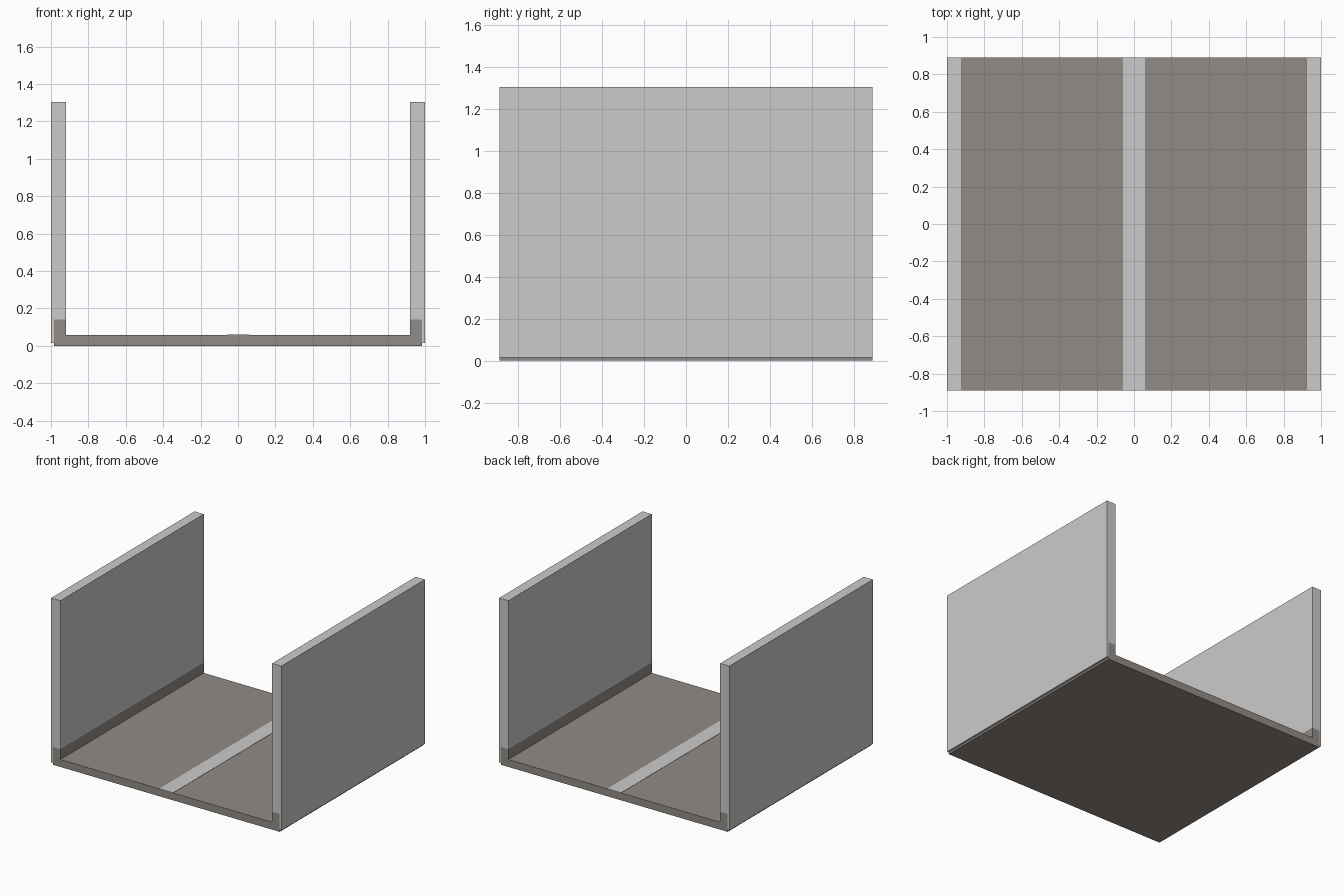
import bpy

if "Cube" in bpy.data.objects:
    bpy.data.objects.remove(bpy.data.objects["Cube"])

HALF_Y = 0.89


def extrude_profile(name, points, half_y=HALF_Y):
    """Closed x/z profile (counter-clockwise from the front) extruded along y."""
    n = len(points)
    verts = [(x, y, z) for y in (-half_y, half_y) for x, z in points]
    faces = [tuple(range(n)), tuple(reversed(range(n, 2 * n)))]
    faces += [(i, i + n, (i + 1) % n + n, (i + 1) % n) for i in range(n)]
    mesh = bpy.data.meshes.new(name)
    mesh.from_pydata(verts, [], faces)
    obj = bpy.data.objects.new(name, mesh)
    bpy.context.collection.objects.link(obj)
    return obj


# Brown floor tray with low side lips
lip = [(0.985, 0.0), (0.985, 0.14), (0.92, 0.14), (0.92, 0.058)]
tray = extrude_profile("floor_tray", lip + [(-x, z) for x, z in reversed(lip)])
brown = bpy.data.materials.new("brown_floor")
brown.diffuse_color = (0.29, 0.26, 0.24, 1)
brown.use_nodes = True
brown.node_tree.nodes["Principled BSDF"].inputs["Base Color"].default_value = brown.diffuse_color
tray.data.materials.append(brown)

# Grey side walls, each with a thin skirt covering the tray lip
wall = [(0.985, 0.015), (1.0, 0.015), (1.0, 1.305),
        (0.92, 1.305), (0.92, 0.14), (0.985, 0.14)]
extrude_profile("right_wall", wall)
extrude_profile("left_wall", [(-x, z) for x, z in reversed(wall)])

# Grey centre stripe lying on the floor
extrude_profile("centre_stripe",
                [(-0.06, 0.056), (0.06, 0.056), (0.06, 0.06), (-0.06, 0.06)])
